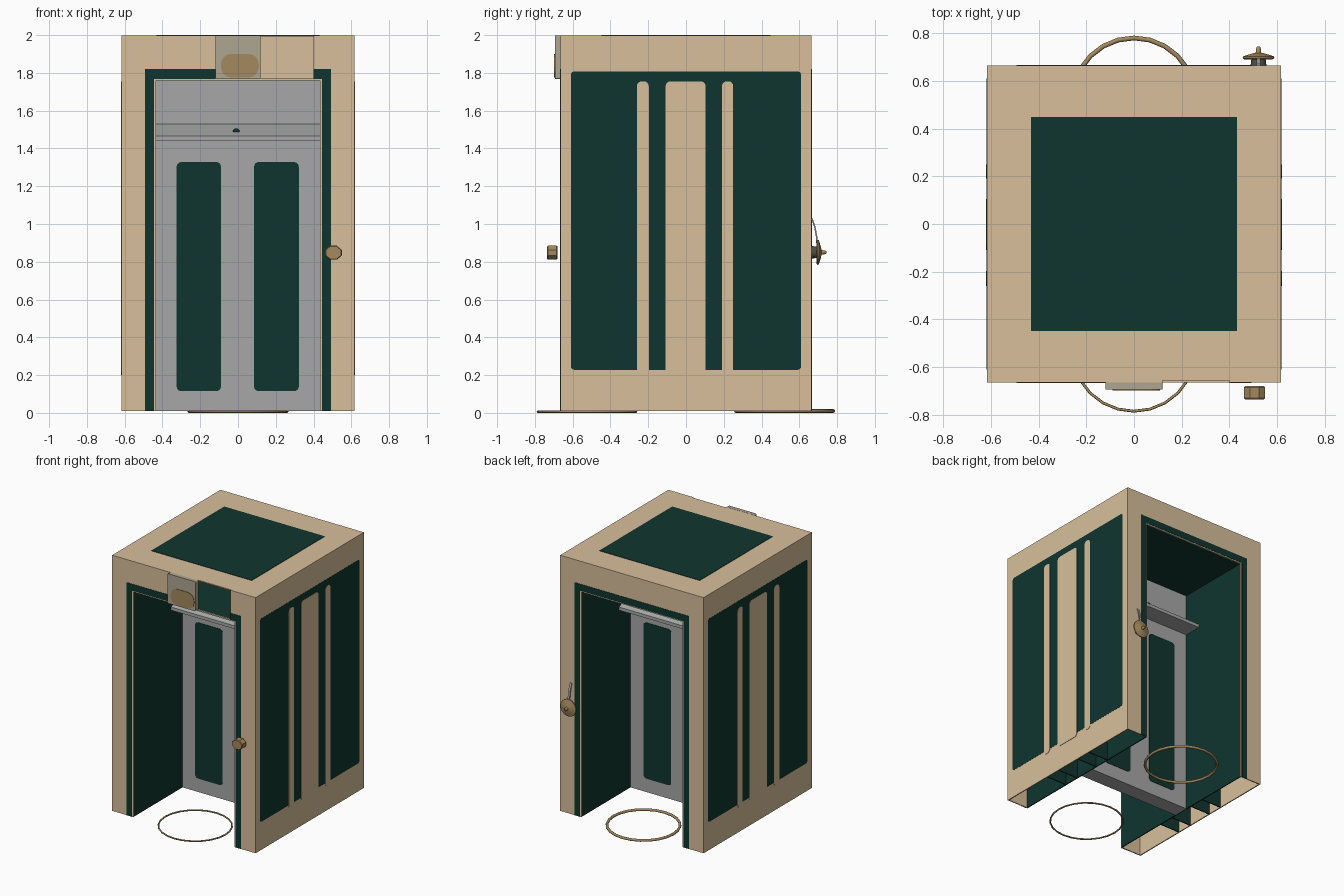
import bpy, bmesh, math
from mathutils import Vector

if "Cube" in bpy.data.objects:
    bpy.data.objects.remove(bpy.data.objects["Cube"])


def material(name, rgb):
    m = bpy.data.materials.new(name)
    m.diffuse_color = (*rgb, 1)
    m.use_nodes = True
    m.node_tree.nodes["Principled BSDF"].inputs["Base Color"].default_value = m.diffuse_color
    return m


CREAM = material("cream", (0.69, 0.52, 0.33))
GREEN = material("dark green", (0.005, 0.036, 0.028))
GREY = material("grey", (0.38, 0.39, 0.38))
GOLD = material("old gold", (0.37, 0.25, 0.11))
STONE = material("sign stone", (0.42, 0.38, 0.28))
DARK = material("dark metal", (0.08, 0.075, 0.065))

W, D, H = 0.617, 0.665, 1.997   # outer half width, half depth, height
DOOR, DOOR_TOP, BASE, T = 0.435, 1.76, 0.01, 0.008


def finish(name, bm, mat, smooth=False):
    bmesh.ops.recalc_face_normals(bm, faces=bm.faces[:])
    me = bpy.data.meshes.new(name)
    bm.to_mesh(me)
    bm.free()
    me.materials.append(mat)
    ob = bpy.data.objects.new(name, me)
    bpy.context.collection.objects.link(ob)
    if smooth:
        bpy.context.view_layer.objects.active = ob
        ob.select_set(True)
        bpy.ops.object.shade_smooth_by_angle(angle=math.radians(40))
        ob.select_set(False)
    return ob


def prism(name, axis, outline, a, b, mat):
    """Extrude a 2D outline along an axis: 'x' uses (y,z), 'y' uses (x,z)."""
    def place(p, d):
        return (d, p[0], p[1]) if axis == 'x' else (p[0], d, p[1])
    bm = bmesh.new()
    r0 = [bm.verts.new(place(p, a)) for p in outline]
    r1 = [bm.verts.new(place(p, b)) for p in outline]
    bm.faces.new(r0)
    bm.faces.new(r1)
    n = len(outline)
    for i in range(n):
        j = (i + 1) % n
        bm.faces.new((r0[i], r0[j], r1[j], r1[i]))
    return finish(name, bm, mat)


def box(name, x0, x1, y0, y1, z0, z1, mat):
    x0, x1 = sorted((x0, x1))
    y0, y1 = sorted((y0, y1))
    return prism(name, 'x', [(y0, z0), (y1, z0), (y1, z1), (y0, z1)], x0, x1, mat)


def rounded(u0, u1, v0, v1, r):
    pts = []
    for k, (cu, cv) in enumerate(((u1 - r, v1 - r), (u0 + r, v1 - r),
                                  (u0 + r, v0 + r), (u1 - r, v0 + r))):
        for i in range(5):
            t = (k + i / 4) * math.pi / 2
            pts.append((cu + r * math.cos(t), cv + r * math.sin(t)))
    return pts


def lathe(name, cx, cz, profile, mat, n=16, sx=1.0):
    """Turn a (y, radius) profile around the y axis."""
    bm = bmesh.new()
    rings = []
    for y, r in profile:
        rings.append([bm.verts.new((cx + sx * r * math.cos(2 * math.pi * (i + .5) / n), y,
                                    cz + r * math.sin(2 * math.pi * (i + .5) / n))) for i in range(n)])
    for a, b in zip(rings, rings[1:]):
        for i in range(n):
            j = (i + 1) % n
            bm.faces.new((a[i], a[j], b[j], b[i]))
    bm.faces.new(rings[0])
    bm.faces.new(rings[-1])
    return finish(name, bm, mat, n > 8)


# Hollow side walls, open underneath
for s, side in ((-1, "left"), (1, "right")):
    box(side + "_outer_wall", s * (W - T), s * W, -D, D, BASE, H, CREAM)
    box(side + "_inner_wall", s * DOOR, s * (DOOR + T), -D + T, D - T, BASE, DOOR_TOP, GREEN)
    for y in (-0.23, -0.105, 0.105, 0.23):
        box(side + "_wall_rib", s * (DOOR + T), s * (W - T), y - .004, y + .004, BASE, 1.8, GREEN)
    # Green side panel with cream bars over it
    prism(side + "_panel", 'x', rounded(-0.61, 0.61, 0.228, 1.808, 0.02), s * W, s * (W + .001), GREEN)
    for y0, y1 in ((-0.26, -0.197), (-0.108, 0.104), (0.19, 0.25)):
        prism(side + "_bar", 'x', rounded(y0, y1, 0.2, 1.755, 0.025), s * W, s * (W + .003), CREAM)

# Front and back: posts, headers, green door surround
for s, end in ((-1, "front"), (1, "back")):
    y0, y1 = s * (D - T), s * D
    for q in (-1, 1):
        box(end + "_post", q * DOOR, q * (W - T), y0, y1, BASE, H, CREAM)
        box(end + "_surround_side", q * 0.444, q * 0.493, y1, y1 + s * .002, BASE, 1.82, GREEN)
    if s < 0:   # the front header has an opening beside the sign
        box("front_header_left", -DOOR, 0.12, y0, y1, DOOR_TOP, H, CREAM)
        box("front_header_right", 0.40, DOOR, y0, y1, DOOR_TOP, H, CREAM)
        box("front_header_lip", 0.12, 0.40, y0, y1, DOOR_TOP, 1.77, CREAM)
        box("front_surround_top_left", -0.444, -0.12, y1, y1 - .002, 1.768, 1.82, GREEN)
        box("front_surround_top_right", 0.40, 0.444, y1, y1 - .002, 1.768, 1.82, GREEN)
    else:
        box("back_header", -DOOR, DOOR, y0, y1, DOOR_TOP, H, CREAM)
        box("back_surround_top", -0.444, 0.444, y1, y1 + .002, 1.768, 1.82, GREEN)

# Roof and ceiling
box("roof", -W + T, W - T, -D + T, D - T, H - T, H, CREAM)
box("roof_panel", -0.432, 0.432, -0.448, 0.448, H, 2.0, GREEN)
box("ceiling", -DOOR, DOOR, -D + T, D - T, DOOR_TOP, DOOR_TOP + T, GREEN)

# Middle partition with windows, hood and lamp on both faces
P = 0.06
box("partition", -DOOR, DOOR, -P, P, BASE, DOOR_TOP, GREY)
for s, end in ((-1, "front"), (1, "back")):
    for x0, x1 in ((-0.325, -0.09), (0.085, 0.322)):
        prism(end + "_partition_window", 'y', rounded(x0, x1, 0.115, 1.328, 0.025),
              s * P, s * (P + .003), GREEN)
    prism(end + "_hood", 'x', [(s * P, 1.44), (s * 0.2, 1.44), (s * 0.2, 1.465), (s * P, 1.53)],
          -DOOR, DOOR, GREY)
    lathe(end + "_hood_lamp", -0.01, 1.49, [(s * 0.12, 0.018), (s * 0.155, 0.018)], GREEN, 8)

# Sign above the front door
prism("sign", 'y', rounded(-0.12, 0.12, 1.768, 1.998, 0.008), -D, -0.694, STONE)
prism("sign_emblem", 'y', rounded(-0.09, 0.11, 1.775, 1.90, 0.055), -0.694, -0.698, GOLD)

# Front knob
lathe("front_knob", 0.505, 0.848, [(-0.735, 0.036), (-0.73, 0.04), (-0.685, 0.04), (-0.68, 0.036)],
      GOLD, 8, 1.2)

# Back knob: base, flared disc, tip and curved lever
lathe("back_knob_base", 0.522, 0.85, [(D, 0.034), (0.695, 0.03)], DARK)
lathe("back_knob_disc", 0.522, 0.85, [(0.69, 0.06), (0.697, 0.068), (0.703, 0.066), (0.714, 0.03),
                                      (0.718, 0.012), (0.735, 0.01), (0.745, 0.006)], GOLD)
bm = bmesh.new()
rings = []
for y, z in ((0.695, 0.87), (0.692, 0.93), (0.682, 0.985), (0.667, 1.03)):
    rings.append([bm.verts.new((0.522 + dx, y + dy, z)) for dx, dy in
                  ((-.008, -.004), (.008, -.004), (.008, .004), (-.008, .004))])
for a, b in zip(rings, rings[1:]):
    for i in range(4):
        bm.faces.new((a[i], a[i - 1], b[i - 1], b[i]))
bm.faces.new(rings[0])
bm.faces.new(rings[-1])
finish("back_lever", bm, GREY)

# Ground rings at both doorways
for name, y, minor in (("front_ring", -0.525, 0.006), ("back_ring", 0.522, 0.01)):
    bpy.ops.mesh.primitive_torus_add(location=(0, y, minor), major_radius=0.263 - minor / 2,
                                     minor_radius=minor, major_segments=24, minor_segments=8)
    ring = bpy.context.object
    ring.name = name
    ring.data.materials.append(GOLD)
    bpy.ops.object.shade_smooth_by_angle(angle=math.radians(50))
